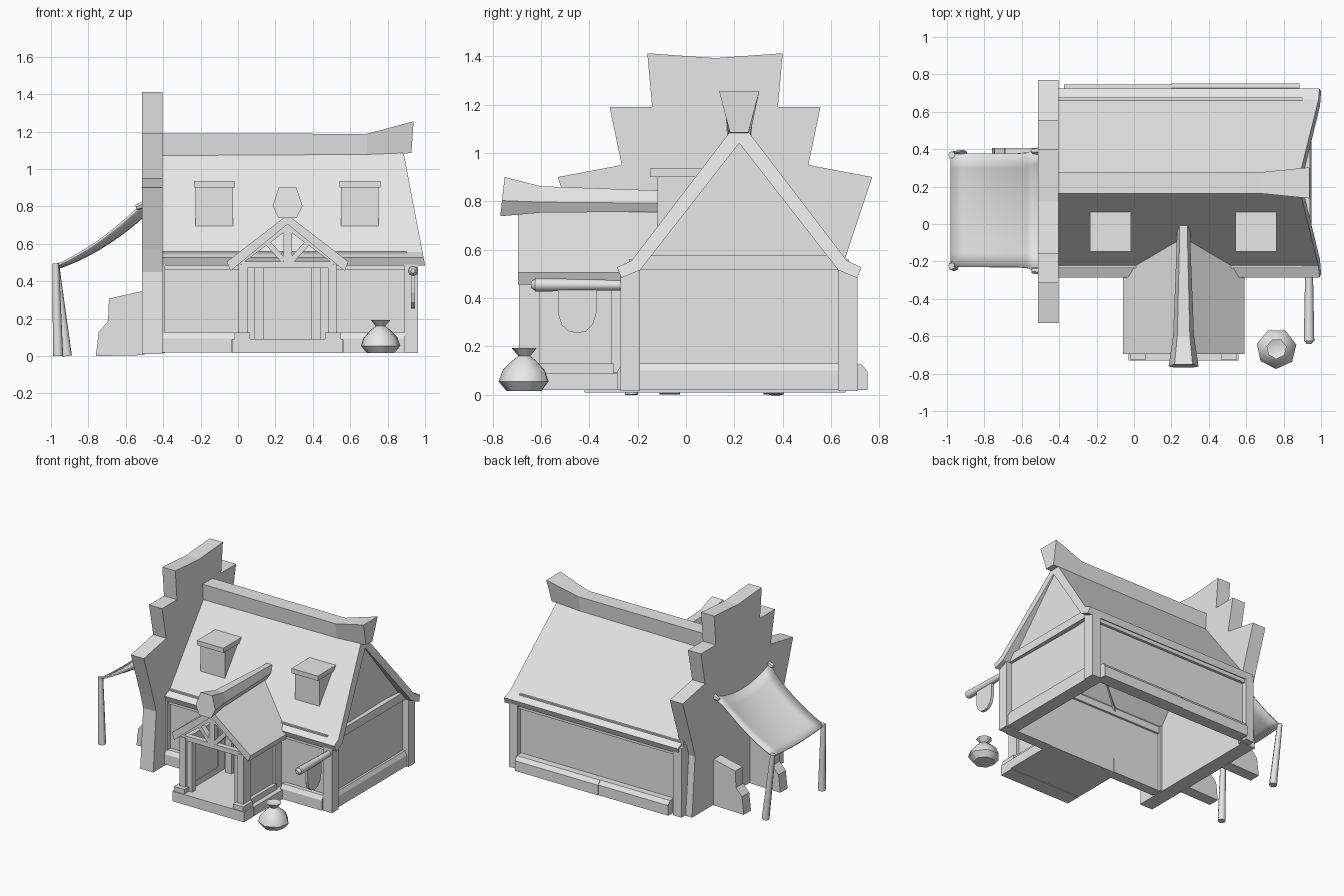
import bpy, bmesh, math
from mathutils import Vector

if "Cube" in bpy.data.objects:
    bpy.data.objects.remove(bpy.data.objects["Cube"], do_unlink=True)

stone = bpy.data.materials.new("plain_grey")
stone.use_nodes = True
GREY = (0.8, 0.8, 0.8, 1)
stone.diffuse_color = GREY
stone.node_tree.nodes["Principled BSDF"].inputs["Base Color"].default_value = GREY


def finish(name, bm, smooth=False):
    bmesh.ops.recalc_face_normals(bm, faces=bm.faces[:])
    mesh = bpy.data.meshes.new(name)
    bm.to_mesh(mesh)
    bm.free()
    mesh.materials.append(stone)
    obj = bpy.data.objects.new(name, mesh)
    bpy.context.collection.objects.link(obj)
    if smooth:
        bpy.ops.object.select_all(action='DESELECT')
        obj.select_set(True)
        bpy.context.view_layer.objects.active = obj
        bpy.ops.object.shade_smooth_by_angle(angle=math.radians(50))
    return obj


def loft(name, rings, smooth=False):
    """Closed rings of points joined in order, with capped ends."""
    bm = bmesh.new()
    loops = [[bm.verts.new(p) for p in ring] for ring in rings]
    n = len(loops[0])
    for a, b in zip(loops, loops[1:]):
        for i in range(n):
            j = (i + 1) % n
            bm.faces.new((a[i], a[j], b[j], b[i]))
    bm.faces.new(loops[0])
    bm.faces.new(loops[-1])
    return finish(name, bm, smooth)


def box(name, x, y, z):
    base = [(x[0], y[0]), (x[1], y[0]), (x[1], y[1]), (x[0], y[1])]
    return loft(name, [[(p, q, h) for p, q in base] for h in z])


def prism_x(name, pts, x0, x1):
    """Profile of (y, z) points; x1 may be a function of height."""
    end = x1 if callable(x1) else lambda z: x1
    return loft(name, [[(x0, y, z) for y, z in pts], [(end(z), y, z) for y, z in pts]])


def prism_y(name, pts, y0, y1):
    return loft(name, [[(x, y, z) for x, z in pts] for y in (y0, y1)])


def rod(name, p, q, r0, r1, sides=8):
    p, q = Vector(p), Vector(q)
    d = (q - p).normalized()
    u = d.orthogonal().normalized()
    v = d.cross(u)
    angles = [math.tau * i / sides for i in range(sides)]
    return loft(name, [[c + r * (u * math.cos(a) + v * math.sin(a)) for a in angles]
                       for c, r in ((p, r0), (q, r1))], True)


def mirrored(half, centre):
    """Complete a half outline by reflecting its first coordinate."""
    return half + [(2 * centre - a, b) for a, b in reversed(half) if abs(a - centre) > 1e-4]


MID = 0.22      # centre line of the house
PORCH = 0.265   # centre line of the porch

# Hollow house walls
box("front_wall", (-0.45, 0.9), (-0.235, -0.215), (0.02, 0.56))
box("back_wall", (-0.45, 0.9), (0.655, 0.675), (0.02, 0.56))
gable = mirrored([(-0.235, 0.02), (-0.235, 0.5), (MID, 1.06)], MID)
prism_x("gable_wall", gable, 0.85, lambda z: 0.92 - 0.06 * max(0, z - 0.5))

# Corner posts, top beams and skirting
for side, y in (("front", (-0.27, -0.19)), ("back", (0.63, 0.71))):
    box(side + "_right_post", (0.89, 0.963), y, (0.015, 0.53))
    box(side + "_left_post", (-0.46, -0.39), y, (0.015, 0.53))
box("gable_beam", (0.88, 0.94), (-0.19, 0.63), (0.515, 0.575))
box("front_beam", (-0.42, 0.9), (-0.255, -0.2), (0.46, 0.53))
box("back_beam", (-0.42, 0.9), (0.64, 0.695), (0.46, 0.53))


def skirting(name, x0, x1, wall, out):
    outline = [(wall, 0.02), (out, 0.02), (out, 0.095), ((wall + 3 * out) / 4, 0.125), (wall, 0.125)]
    prism_x(name, outline, x0, x1)


skirting("front_skirting_left", -0.41, 0.0, -0.21, -0.285)
skirting("front_skirting_right", 0.55, 0.89, -0.21, -0.285)
skirting("back_skirting_left", -0.375, 0.2, 0.66, 0.745)
skirting("back_skirting_right", 0.2, 0.885, 0.66, 0.75)
prism_y("gable_skirting", [(0.89, 0.02), (0.95, 0.02), (0.95, 0.1), (0.935, 0.13), (0.89, 0.13)],
        -0.19, 0.63)

# Main roof: a thick chevron whose right end leans back towards the ridge
outer = mirrored([(-0.285, 0.527), (-0.225, 0.555), (0.18, 1.085)], MID)
inner = mirrored([(-0.267, 0.483), (-0.19, 0.515), (MID, 1.04)], MID)
prism_x("main_roof", outer + inner[::-1], -0.44, lambda z: 0.885 + 0.19 * (1.09 - z))


# Ridge beam with a flared, raised end
def beam_ring(x, bottom, top, low, high, lean=0.0):
    return [(x, MID - bottom, low), (x, MID + bottom, low),
            (x + lean, MID + top, high), (x + lean, MID - top, high)]


loft("ridge_beam", [beam_ring(-0.42, 0.05, 0.058, 1.07, 1.19),
                    beam_ring(0.69, 0.045, 0.058, 1.075, 1.188),
                    beam_ring(0.927, 0.038, 0.083, 1.085, 1.255, 0.012)])

# Stepped end wall
steps = [(0.66, 0.01), (0.625, 0.45), (0.66, 0.57), (0.77, 0.9), (0.506, 0.95),
         (0.556, 1.19), (0.38, 1.19), (0.4, 1.412), (0.12, 1.392)]
prism_x("stepped_end_wall", mirrored(steps, 0.12), -0.512, -0.405)

# Buttresses on the outside of the end wall
buttress = [(-0.5, 0.005), (-0.76, 0.0), (-0.745, 0.13), (-0.695, 0.185), (-0.69, 0.307), (-0.5, 0.35)]
for name, y in (("front_buttress", -0.11), ("back_buttress", 0.32)):
    prism_y(name, buttress, y, y + 0.085)

# Dormers
for name, x in (("left_dormer", 0.652), ("right_dormer", -0.126)):
    prism_x(name, [(-0.117, 0.69), (-0.117, 0.91), (0.06, 0.91)], x - 0.1, x + 0.1)
    prism_x(name + "_roof", [(-0.148, 0.9), (-0.148, 0.935), (0.08, 0.935), (0.05, 0.9)],
            x - 0.109, x + 0.109)

# Porch floor, skirting and door
box("porch_floor", (0.0, 0.53), (-0.69, -0.22), (0.02, 0.088))
box("porch_step", (-0.03, 0.56), (-0.73, -0.62), (0.015, 0.09))
box("door", (0.14, 0.39), (-0.25, -0.233), (0.088, 0.47))
for s, side in ((-1, "right"), (1, "left")):
    def span(a, b):
        return sorted((PORCH + s * a, PORCH + s * b))
    box(side + "_porch_foot", span(0.2, 0.285), (-0.725, -0.61), (0.085, 0.125))
    box(side + "_porch_post", span(0.215, 0.262), (-0.69, -0.605), (0.09, 0.49))
    box(side + "_inner_post", span(0.175, 0.215), (-0.67, -0.63), (0.09, 0.475))
    box(side + "_rear_post", span(0.21, 0.258), (-0.31, -0.23), (0.09, 0.49))
    box(side + "_porch_wall", span(0.215, 0.24), (-0.61, -0.3), (0.06, 0.49))
    box(side + "_porch_beam", span(0.21, 0.262), (-0.61, -0.3), (0.44, 0.49))
    box(side + "_porch_sill", span(0.2, 0.3), (-0.62, -0.25), (0.02, 0.088))
    box(side + "_porch_sill_cap", span(0.21, 0.265), (-0.61, -0.3), (0.085, 0.13))
    box(side + "_door_jamb", span(0.125, 0.175), (-0.275, -0.23), (0.088, 0.47))

    # Porch roof slope, running back under the main roof
    rings = []
    for a, top, back in ((0.0, 0.755, -0.04), (0.325, 0.505, -0.22)):
        x, low = PORCH + s * a, top - 0.05
        inset = x - s * 0.02 if a else x
        rings.append([(x, -0.695, top), (x, back, top), (inset, back, low), (inset, -0.695, low)])
    loft(side + "_porch_roof", rings)


# Porch truss
def strut(name, p, q, width):
    p, q = Vector(p), Vector(q)
    n = (q - p).orthogonal().normalized() * width / 2
    prism_y(name, [p + n, q + n, q - n, p - n], -0.685, -0.645)


strut("tie_beam", (0.02, 0.487), (0.51, 0.487), 0.035)
strut("king_post", (PORCH, 0.49), (PORCH, 0.71), 0.045)
for s, side in ((-1, "right"), (1, "left")):
    strut(side + "_brace", (PORCH + s * 0.02, 0.51), (PORCH + s * 0.12, 0.62), 0.03)
    strut(side + "_rafter", (PORCH + s * 0.27, 0.5), (PORCH, 0.7), 0.04)


# Porch ridge beam with a flared hexagonal end
def hex_ring(y, width, low, high, lean=0.0):
    shape = ((-0.6, 0), (0.6, 0), (1, 0.4), (0.6, 1), (-0.6, 1), (-1, 0.4))
    return [(PORCH + a * width, y + lean * b, low + b * (high - low)) for a, b in shape]


loft("porch_ridge_beam", [hex_ring(0.0, 0.035, 0.76, 0.84), hex_ring(-0.12, 0.037, 0.757, 0.845),
                          hex_ring(-0.6, 0.056, 0.753, 0.862), hex_ring(-0.768, 0.08, 0.738, 0.9, 0.018)])

# Hanging sign on a pole
rod("sign_pole", (0.936, -0.2, 0.452), (0.936, -0.625, 0.455), 0.02, 0.028)
rod("sign_pole_tip", (0.936, -0.62, 0.455), (0.936, -0.642, 0.455), 0.028, 0.012)
shield = mirrored([(-0.53, 0.435), (-0.53, 0.34), (-0.515, 0.29), (-0.485, 0.262), (-0.45, 0.255)], -0.45)
prism_x("hanging_sign", shield, 0.925, 0.946)

# Tied sack
profile = [(0.075, 0.015), (0.108, 0.055), (0.092, 0.1), (0.055, 0.138),
           (0.026, 0.16), (0.055, 0.194), (0.03, 0.185)]
loft("sack", [[(0.762 + r * math.cos(math.tau * i / 7 + 0.2), -0.667 + r * math.sin(math.tau * i / 7 + 0.2), z)
               for i in range(7)] for r, z in profile], True)

# Cloth canopy, sagging between its corners
bm = bmesh.new()
N = 8
grid = []
for i in range(N + 1):
    u = i / N
    row = []
    for j in range(N + 1):
        v = 2 * j / N - 1
        sag = (0.015 + 0.055 * u) * (1 - v * v)
        y = 0.073 + v * (0.302 + 0.03 * max(0, u - 0.85) / 0.15)
        row.append(bm.verts.new((-0.98 + 0.465 * u, y, 0.487 + 0.2 * u + 0.13 * u * u - sag)))
    grid.append(row)
for a, b in zip(grid, grid[1:]):
    for j in range(N):
        bm.faces.new((a[j], b[j], b[j + 1], a[j + 1]))
canopy = finish("canopy", bm, True)
shell = canopy.modifiers.new("thickness", 'SOLIDIFY')
shell.thickness = 0.012

# Canopy poles and wall pegs
for name, y, foot in (("front", -0.225, -0.962), ("back", 0.37, -0.915)):
    rod(name + "_canopy_pole", (foot, y, 0.0), (-0.975, y, 0.495), 0.027, 0.018)
for name, y in (("front", -0.25), ("back", 0.39)):
    rod(name + "_canopy_peg", (-0.5, y, 0.81), (-0.545, y, 0.795), 0.022, 0.014, 6)
